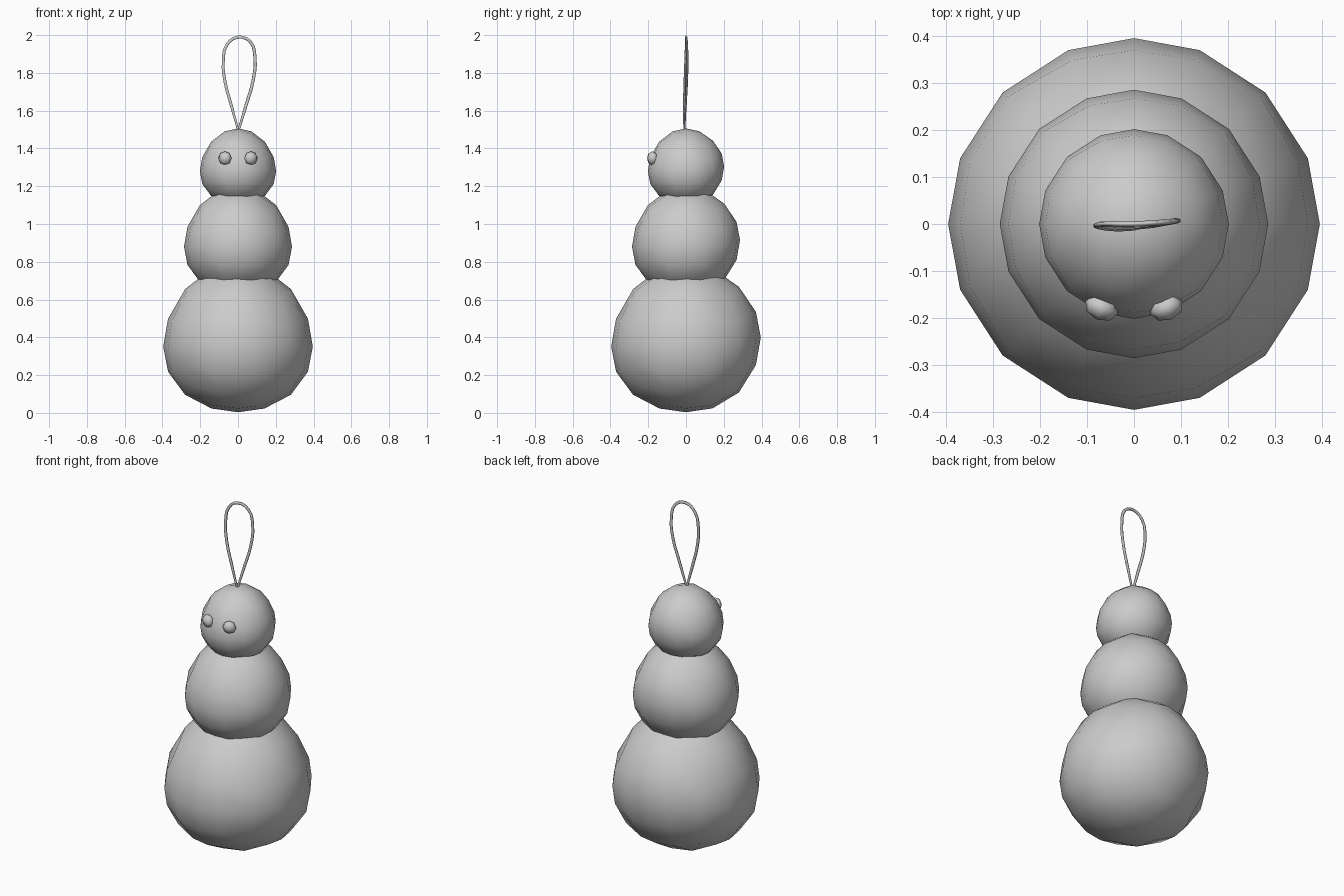
import bpy, bmesh
from mathutils import Vector

if "Cube" in bpy.data.objects:
    bpy.data.objects.remove(bpy.data.objects["Cube"])


def cube_ball(name, cuts, radius, loc, scale=(1, 1, 1), slump=0.0):
    """Ball made from a subdivided cube; slump sags its widest ring, except at the back."""
    bm = bmesh.new()
    bmesh.ops.create_cube(bm, size=2)
    bmesh.ops.subdivide_edges(bm, edges=bm.edges[:], cuts=cuts, use_grid_fill=True)
    for v in bm.verts:
        n = Vector([c * (0.675 + 0.325 * c * c) for c in v.co]).normalized()
        n.z += slump * (n.z ** 2 + max(0, n.y) ** 4)
        v.co = Vector([n[i] * radius * scale[i] for i in range(3)])
    for f in bm.faces:
        f.smooth = True
    me = bpy.data.meshes.new(name)
    bm.to_mesh(me)
    bm.free()
    ob = bpy.data.objects.new(name, me)
    ob.location = loc
    bpy.context.collection.objects.link(ob)
    return ob


# Three stacked body balls (location is the widest ring)
for name, r, z in (("lower_ball", 0.396, 0.352),
                   ("middle_ball", 0.286, 0.88),
                   ("head_ball", 0.202, 1.28)):
    cube_ball(name, 3, r, (0, 0, z), slump=0.12)

# Eyes, slightly flattened and turned outward
for side, label in ((-1, "left"), (1, "right")):
    eye = cube_ball(label + "_eye", 1, 0.037, (side * 0.069, -0.178, 1.348), (1, 0.75, 1))
    eye.rotation_euler.z = side * 0.37

# Hanging loop: thin, slightly twisted cord
path = [(0, -0.01, 1.5), (-0.036, -0.01, 1.63), (-0.068, -0.007, 1.75),
        (-0.078, -0.003, 1.86), (-0.058, 0, 1.95), (0, 0, 1.989),
        (0.065, 0.004, 1.965), (0.09, 0.007, 1.88), (0.08, 0.005, 1.76),
        (0.043, -0.002, 1.63), (0.004, -0.008, 1.5)]
cu = bpy.data.curves.new("hanging_loop", 'CURVE')
cu.dimensions = '3D'
cu.bevel_depth = 0.009
cu.bevel_resolution = 1
cu.resolution_u = 3
cu.use_fill_caps = True
sp = cu.splines.new('BEZIER')
sp.bezier_points.add(len(path) - 1)
for bp, (x, y, z) in zip(sp.bezier_points, path):
    bp.co = (x, y / 0.65, z)
    bp.handle_left_type = bp.handle_right_type = 'AUTO'
    bp.radius = 0.7 if z < 1.55 else 1.0
loop = bpy.data.objects.new("hanging_loop", cu)
loop.scale.y = 0.65
bpy.context.collection.objects.link(loop)
